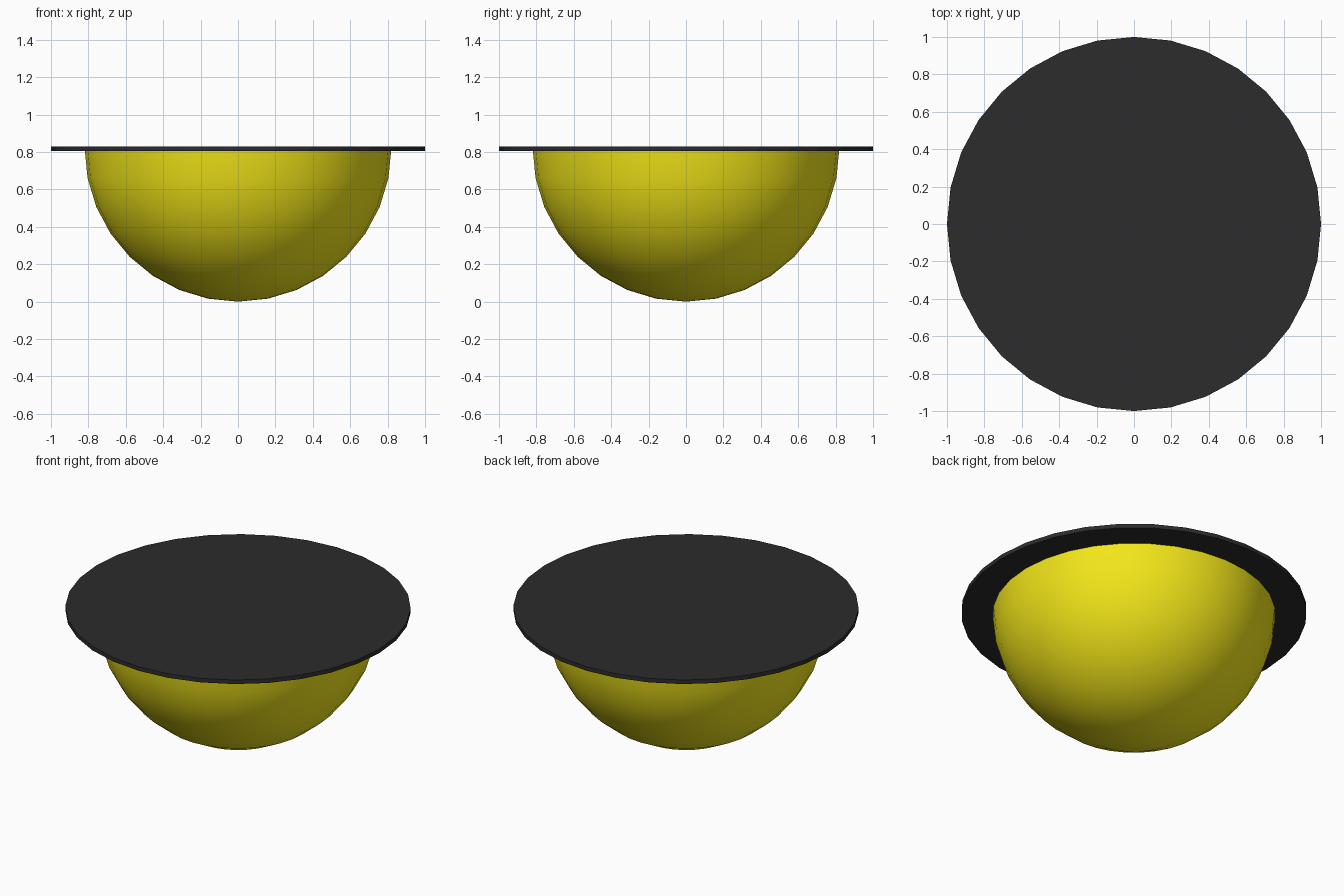
import bpy, bmesh

if "Cube" in bpy.data.objects:
    bpy.data.objects.remove(bpy.data.objects["Cube"])

R = 0.82          # bowl radius, also height of its rim
SIDES = 32


def material(name, color):
    mat = bpy.data.materials.new(name)
    mat.diffuse_color = (*color, 1)
    mat.use_nodes = True
    mat.node_tree.nodes["Principled BSDF"].inputs["Base Color"].default_value = mat.diffuse_color
    return mat


# Domed bowl: lower half of a sphere, its rim hidden inside the lid
bpy.ops.mesh.primitive_uv_sphere_add(segments=SIDES, ring_count=16, radius=R, location=(0, 0, R))
bowl = bpy.context.object
bowl.name = "bowl"
bm = bmesh.new()
bm.from_mesh(bowl.data)
bmesh.ops.delete(bm, geom=[v for v in bm.verts if v.co.z > 0.001], context='VERTS')
bm.to_mesh(bowl.data)
bm.free()
bpy.ops.object.shade_smooth()
bowl.data.materials.append(material("yellow", (0.9, 0.8, 0.01)))

# Thin flat lid overhanging the bowl
bpy.ops.mesh.primitive_cylinder_add(vertices=SIDES, radius=1, depth=0.026, location=(0, 0, 0.817))
lid = bpy.context.object
lid.name = "lid"
lid.data.materials.append(material("black", (0.025, 0.025, 0.025)))
